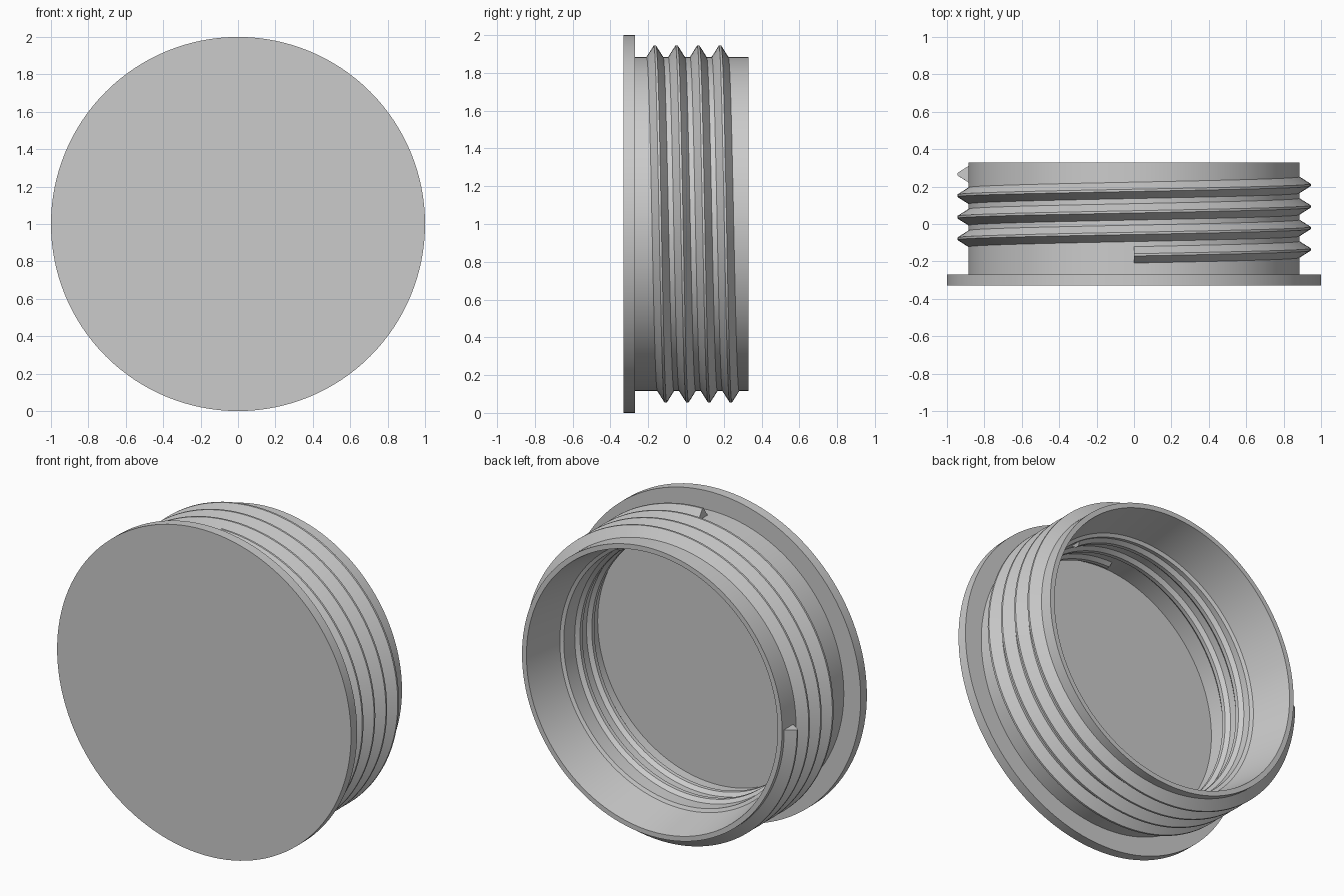
import bpy, bmesh
from math import sin, cos, pi

if "Cube" in bpy.data.objects:
    bpy.data.objects.remove(bpy.data.objects["Cube"])

SEG = 128
CENTRE_Z = 1.0

grey = bpy.data.materials.new("plain grey")
grey.use_nodes = True
grey.diffuse_color = (0.6, 0.6, 0.6, 1)
grey.node_tree.nodes["Principled BSDF"].inputs["Base Color"].default_value = (0.6, 0.6, 0.6, 1)


def point(radius, turn, y):
    """Position around the y axis; turn 0 is the top, a quarter turn is +x."""
    a = 2 * pi * turn
    return (radius * sin(a), y, CENTRE_Z + radius * cos(a))


def finish(name, bm):
    bmesh.ops.recalc_face_normals(bm, faces=bm.faces)
    mesh = bpy.data.meshes.new(name)
    bm.to_mesh(mesh)
    bm.free()
    obj = bpy.data.objects.new(name, mesh)
    bpy.context.collection.objects.link(obj)
    mesh.materials.append(grey)
    bpy.ops.object.select_all(action="DESELECT")
    obj.select_set(True)
    bpy.context.view_layer.objects.active = obj
    bpy.ops.object.shade_smooth_by_angle(angle=0.45)
    return obj


def lathe(name, profile):
    """Revolve (radius, y) points about y, capping the first and last rings."""
    bm = bmesh.new()
    rings = [[bm.verts.new(point(r, i / SEG, y)) for i in range(SEG)] for r, y in profile]
    for a, b in zip(rings, rings[1:]):
        for i in range(SEG):
            j = (i + 1) % SEG
            bm.faces.new((a[i], a[j], b[j], b[i]))
    bm.faces.new(rings[0])
    bm.faces.new(rings[-1])
    return finish(name, bm)


def thread(name, root, crest, half_root, half_crest, start, pitch, turns):
    """Sweep a trapezoid section along a helix, with flat ends."""
    section = [(root, -half_root), (crest, -half_crest), (crest, half_crest), (root, half_root)]
    bm = bmesh.new()
    steps = int(SEG * turns)
    rows = []
    for i in range(steps + 1):
        t = i / SEG
        rows.append([bm.verts.new(point(r, t, start + pitch * t + dy)) for r, dy in section])
    for a, b in zip(rows, rows[1:]):
        for k in range(4):
            n = (k + 1) % 4
            bm.faces.new((a[k], a[n], b[n], b[k]))
    bm.faces.new(rows[0])
    bm.faces.new(rows[-1])
    return finish(name, bm)


# Cap body: flange, outer wall, rim, tapered mouth, ledge, bore and floor
lathe("cap_body", [
    (1.0, -0.33), (1.0, -0.27), (0.885, -0.27), (0.885, 0.33),
    (0.855, 0.33), (0.81, 0.07), (0.79, 0.06), (0.79, -0.27),
])

# Large thread outside the wall
thread("outer_thread", 0.88, 0.945, 0.047, 0.006, -0.165, 0.115, 3.75)

# Shallow thread inside the bore
thread("inner_thread", 0.795, 0.77, 0.04, 0.012, -0.225, 0.115, 2.1)
